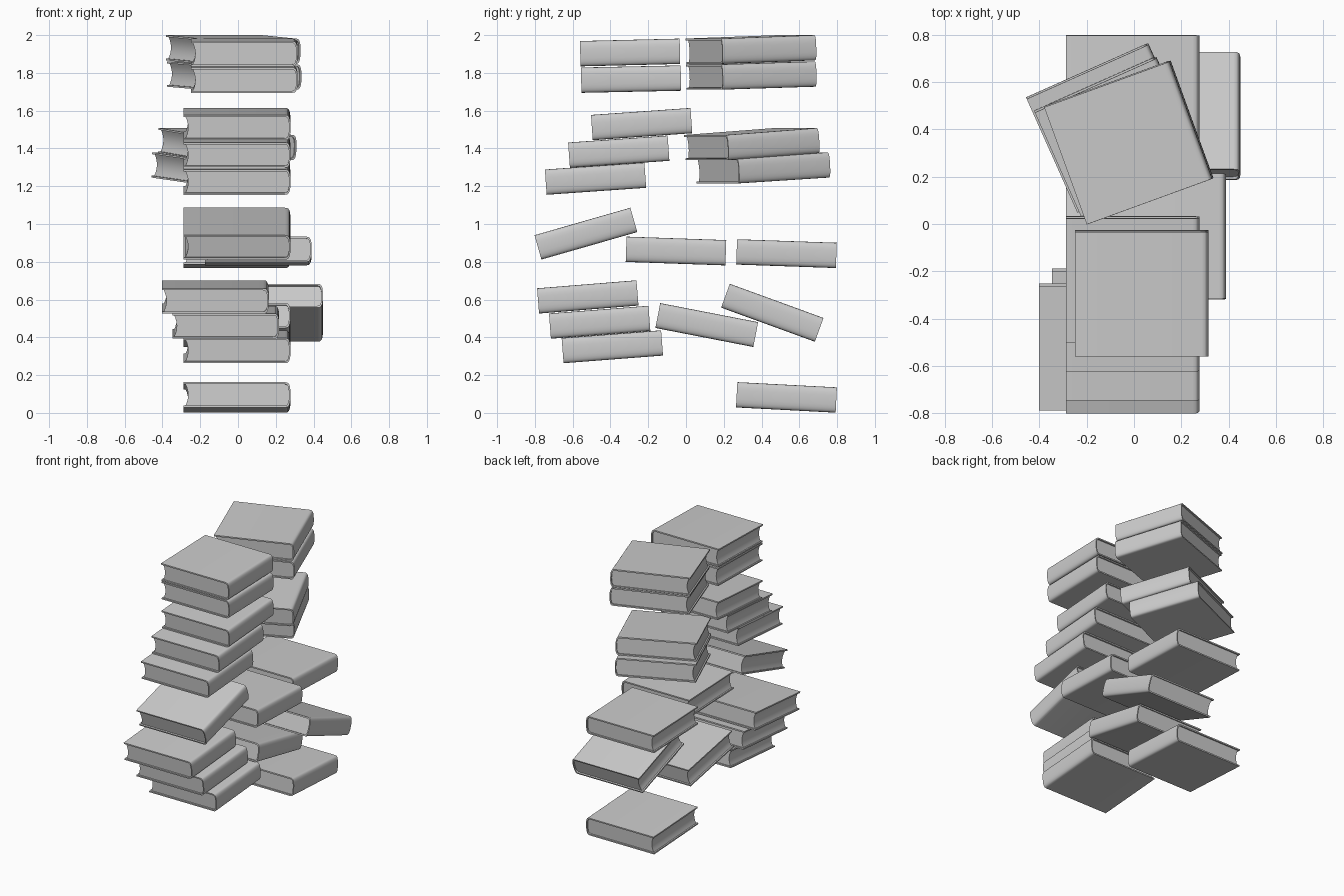
import bpy, bmesh
from math import radians, sin, cos, pi

if "Cube" in bpy.data.objects:
    bpy.data.objects.remove(bpy.data.objects["Cube"])

HW, HL, HT = 0.283, 0.264, 0.067   # half width, length, thickness of a book
BOARD = 0.010                      # cover board thickness
N = 12


def spine(x0, bulge, h):
    """Rounded spine curve from bottom to top."""
    pts = []
    for i in range(N + 1):
        a = -pi / 2 + pi * i / N
        c, s = max(cos(a), 0.0), sin(a)
        pts.append((x0 + bulge * c ** 0.6, h * (1 if s > 0 else -1) * abs(s) ** 0.75))
    return pts


def extrude_profile(name, pts, half):
    """Extrude an xz outline along y."""
    bm = bmesh.new()
    face = bm.faces.new([bm.verts.new((x, -half, z)) for x, z in pts])
    ext = bmesh.ops.extrude_face_region(bm, geom=[face])
    moved = [v for v in ext["geom"] if isinstance(v, bmesh.types.BMVert)]
    bmesh.ops.translate(bm, verts=moved, vec=(0, 2 * half, 0))
    bmesh.ops.recalc_face_normals(bm, faces=bm.faces)
    mesh = bpy.data.meshes.new(name)
    bm.to_mesh(mesh)
    bm.free()
    return mesh


# cover: C-shaped wrap with rounded spine
inner = HT - BOARD
cover_pts = ([(-HW, -HT)] + spine(HW - 0.03, 0.03, HT) + [(-HW, HT), (-HW, inner)]
             + spine(HW - 0.034, 0.026, inner)[::-1] + [(-HW, -inner)])
cover_mesh = extrude_profile("cover", cover_pts, HL)

# page block: concave fore-edge, rounded back
fore = [(-HW + 0.010 + 0.014 * (1 - (k / 4) ** 2), inner * k / 4) for k in range(4, -5, -1)]
page_mesh = extrude_profile("pages", spine(HW - 0.034, 0.026, inner) + fore, HL - 0.011)

# x, y, z, tilt, yaw of every book
BOOKS = [
    (-0.005, 0.532, 0.082, -3, 0),
    (-0.005, -0.390, 0.350, 4.4, 0),
    (-0.065, -0.457, 0.480, 4.4, 0),
    (-0.120, -0.520, 0.614, 4.6, 0),
    (-0.005, 0.110, 0.465, -11, 0),
    (0.167, 0.457, 0.530, -20, 0),
    (-0.005, 0.532, 0.843, -2, 0),
    (0.107, -0.053, 0.857, -2, 0),
    (-0.005, -0.530, 0.949, 16, 0),
    (-0.005, -0.479, 1.240, 4, 0),
    (-0.005, -0.356, 1.383, 4, 0),
    (-0.005, -0.235, 1.529, 4, 0),
    (0.033, -0.291, 1.767, 1.2, 0),
    (0.033, -0.296, 1.908, 1.4, 0),
    (-0.090, 0.407, 1.297, 3.4, 24),
    (-0.056, 0.350, 1.423, 4, 24),
    (-0.020, 0.346, 1.786, 1.7, 20),
    (-0.025, 0.345, 1.924, 2, 20),
]

objs = []
for i, (x, y, z, tilt, yaw) in enumerate(BOOKS, 1):
    for part, mesh in (("cover", cover_mesh), ("pages", page_mesh)):
        ob = bpy.data.objects.new(f"book_{i:02d}_{part}", mesh)
        ob.location = (x, y, z)
        ob.rotation_euler = (radians(tilt), 0, radians(yaw))
        bpy.context.collection.objects.link(ob)
        objs.append(ob)

# smooth spines, crisp board edges
for ob in objs[:2]:
    bpy.ops.object.select_all(action='DESELECT')
    ob.select_set(True)
    bpy.context.view_layer.objects.active = ob
    bpy.ops.object.shade_smooth_by_angle(angle=radians(35))
